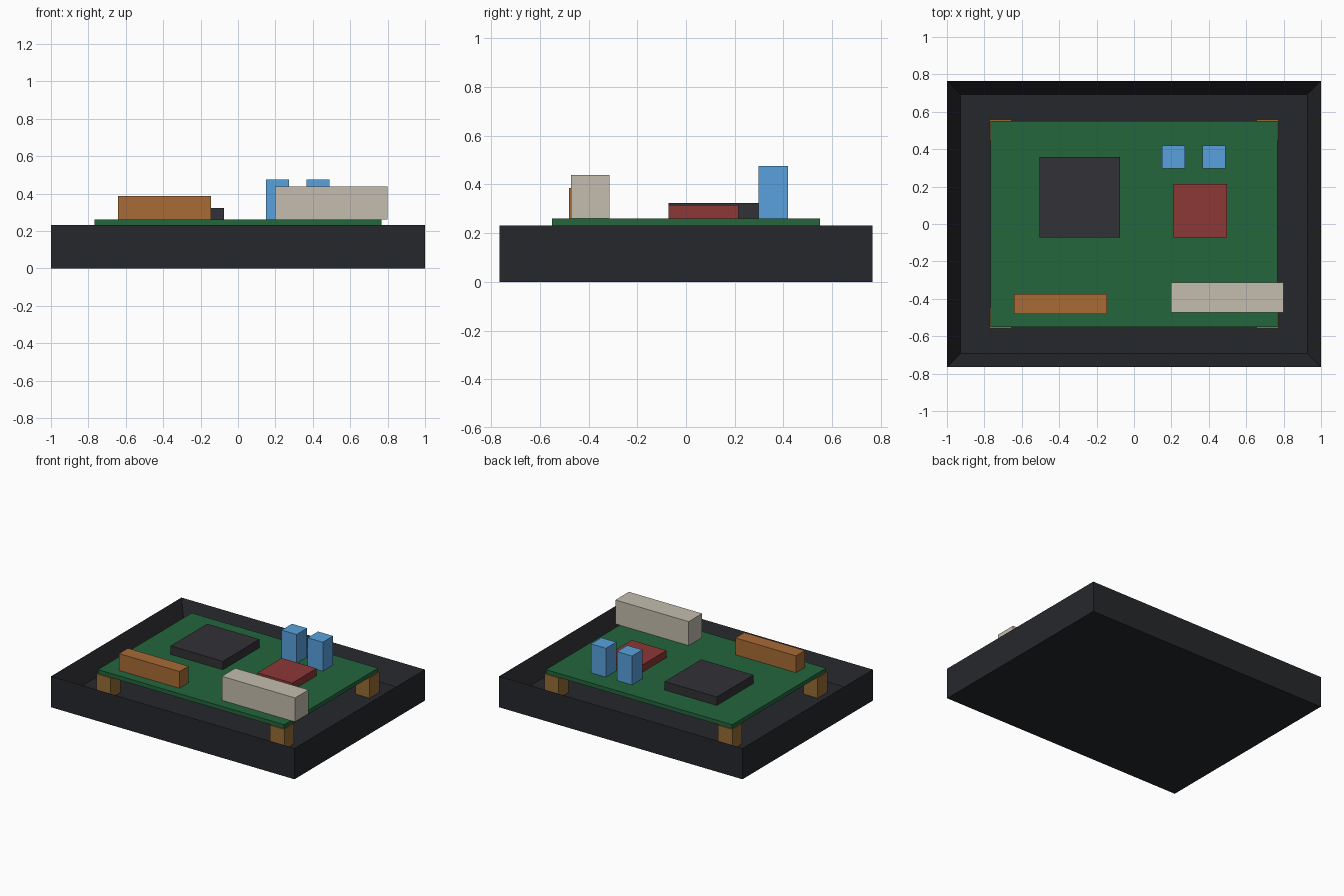
import bpy, bmesh
from mathutils import Vector

if "Cube" in bpy.data.objects:
    bpy.data.objects.remove(bpy.data.objects["Cube"])


def linear(c):
    # 0-255 display colour to linear value
    c /= 255
    return c / 12.92 if c <= 0.04045 else ((c + 0.055) / 1.055) ** 2.4


def material(name, rgb):
    m = bpy.data.materials.new(name)
    m.diffuse_color = (*[linear(c) for c in rgb], 1)
    m.use_nodes = True
    m.node_tree.nodes["Principled BSDF"].inputs["Base Color"].default_value = m.diffuse_color
    return m


def finish(name, bm, mat):
    mesh = bpy.data.meshes.new(name)
    bm.to_mesh(mesh)
    bm.free()
    mesh.materials.append(mat)
    obj = bpy.data.objects.new(name, mesh)
    bpy.context.collection.objects.link(obj)
    return obj


def box_bm(lo, hi):
    bm = bmesh.new()
    bmesh.ops.create_cube(bm, size=1)
    lo, hi = Vector(lo), Vector(hi)
    bmesh.ops.scale(bm, vec=hi - lo, verts=bm.verts)
    bmesh.ops.translate(bm, vec=(lo + hi) / 2, verts=bm.verts)
    return bm


def box(name, x, y, z, mat):
    return finish(name, box_bm((x[0], y[0], z[0]), (x[1], y[1], z[1])), mat)


case_mat = material("case_black", (38, 39, 43))
brass = material("brass", (150, 108, 52))
green = material("board_green", (35, 102, 60))
chip_mat = material("chip_grey", (50, 49, 54))
red = material("chip_red", (140, 55, 55))
blue = material("capacitor_blue", (88, 161, 221))
orange = material("connector_orange", (168, 107, 54))
beige = material("connector_beige", (196, 189, 174))

RIM, FLOOR, BOARD = 0.231, 0.08, 0.261

# Open tray: inset the top face and push it down to the floor
bm = box_bm((-1, -0.765, 0), (1, 0.765, RIM))
top = max(bm.faces, key=lambda f: f.calc_center_median().z)
bmesh.ops.inset_region(bm, faces=[top], thickness=0.072, use_even_offset=True)
bmesh.ops.translate(bm, vec=(0, 0, FLOOR - RIM), verts=top.verts)
finish("case_tray", bm, case_mat)

# Four standoffs under the board corners
for sx, xname in ((-1, "left"), (1, "right")):
    for sy, yname in ((-1, "front"), (1, "back")):
        box(f"standoff_{yname}_{xname}", sorted((sx * 0.655, sx * 0.772)),
            sorted((sy * 0.443, sy * 0.559)), (FLOOR, RIM), brass)

# Circuit board
box("circuit_board", (-0.766, 0.766), (-0.551, 0.551), (RIM, BOARD), green)

# Chips
box("main_chip", (-0.505, -0.075), (-0.071, 0.359), (BOARD, 0.324), chip_mat)
box("small_chip", (0.21, 0.496), (-0.071, 0.215), (BOARD, 0.315), red)

# Pair of capacitors
for i, x in enumerate((0.212, 0.427)):
    box(f"capacitor_{i + 1}", (x - 0.062, x + 0.062), (0.297, 0.419), (BOARD, 0.476), blue)

# Edge connectors
box("pin_header", (-0.642, -0.144), (-0.48, -0.375), (BOARD, 0.386), orange)
box("port_block", (0.198, 0.8), (-0.472, -0.314), (BOARD, 0.439), beige)
